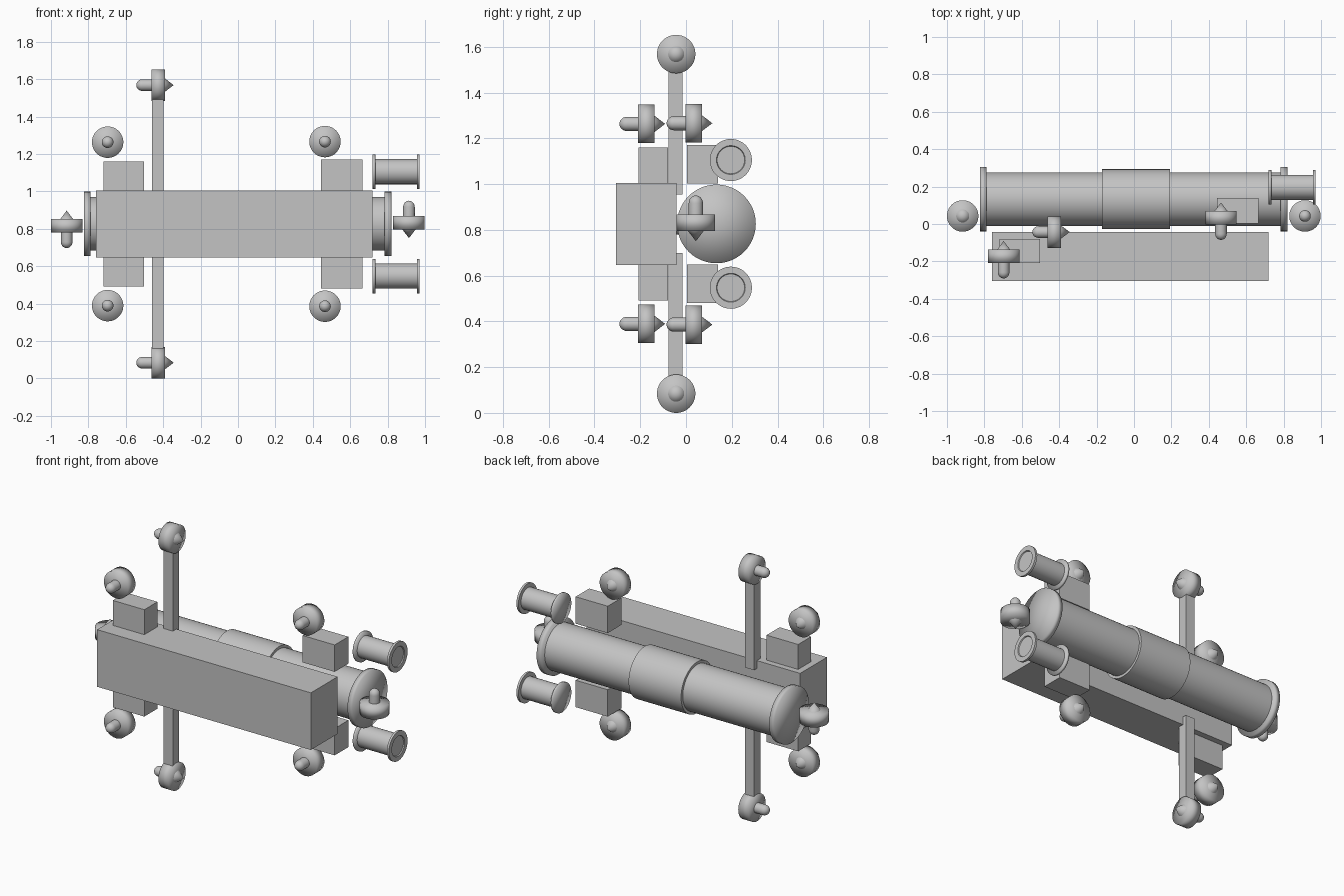
import bpy, bmesh, math
from mathutils import Vector

cube = bpy.data.objects.get("Cube")
if cube:
    bpy.data.objects.remove(cube, do_unlink=True)

grey = bpy.data.materials.new("hull grey")
grey.use_nodes = True
colour = (0.55, 0.55, 0.55, 1)
grey.diffuse_color = colour
grey.node_tree.nodes["Principled BSDF"].inputs["Base Color"].default_value = colour

SEGMENTS = 48
X, Y, Z = Vector((1, 0, 0)), Vector((0, 1, 0)), Vector((0, 0, 1))


def finish(name, bm, smooth_angle=None):
    bmesh.ops.recalc_face_normals(bm, faces=bm.faces)
    mesh = bpy.data.meshes.new(name)
    bm.to_mesh(mesh)
    bm.free()
    mesh.materials.append(grey)
    obj = bpy.data.objects.new(name, mesh)
    bpy.context.collection.objects.link(obj)
    if smooth_angle is not None:
        bpy.ops.object.select_all(action='DESELECT')
        obj.select_set(True)
        bpy.context.view_layer.objects.active = obj
        bpy.ops.object.shade_smooth_by_angle(angle=math.radians(smooth_angle))
    return obj


def box(name, low, high):
    low, high = Vector(low), Vector(high)
    bm = bmesh.new()
    bmesh.ops.create_cube(bm, size=1)
    for v in bm.verts:
        v.co = (low + high) / 2 + v.co * (high - low)
    finish(name, bm)


def lathe(name, origin, axis, profile, smooth_angle=35):
    """Turn (distance along axis, radius) points; both ends close on the axis."""
    bm = bmesh.new()
    turn = Z.rotation_difference(axis).to_matrix()

    def point(t, r, i):
        a = math.tau * i / SEGMENTS
        return Vector(origin) + turn @ Vector((r * math.cos(a), r * math.sin(a), t))

    rings = []
    for t, r in profile:
        if r == 0:
            rings.append([bm.verts.new(point(t, 0, 0))] * SEGMENTS)
        else:
            rings.append([bm.verts.new(point(t, r, i)) for i in range(SEGMENTS)])
    for a, b in zip(rings, rings[1:]):
        for i in range(SEGMENTS):
            j = (i + 1) % SEGMENTS
            corners = list(dict.fromkeys((a[i], a[j], b[j], b[i])))
            bm.faces.new(corners)
    finish(name, bm, smooth_angle)


def disc(name, origin, axis, start, end, radius, smooth_angle=180):
    lathe(name, origin, axis,
          [(start, 0), (start, radius), (end, radius), (end, 0)], smooth_angle)


def pod(name, origin, axis):
    """Softly shaded drum with a cone ahead and a rounded stub behind."""
    disc(name + "_drum", origin, axis, -0.036, 0.036, 0.084)
    lathe(name + "_cone", origin, axis, [(0.03, 0), (0.03, 0.035), (0.036, 0.035), (0.082, 0)])
    dome = [(-0.085 - 0.033 * math.sin(math.pi / 12 * k), 0.031 * math.cos(math.pi / 12 * k))
            for k in range(6)]
    lathe(name + "_stub", origin, axis,
          [(-0.03, 0), (-0.03, 0.031)] + dome + [(-0.118, 0)])


# Main hull
MID = 0.826
box("main_hull", (-0.76, -0.306, 0.647), (0.718, -0.042, 1.004))

# Rear tank with end flanges and centre band
tank = (0, 0.133, MID)
disc("tank_body", tank, X, -0.8, 0.8, 0.143, 35)
disc("tank_band", tank, X, -0.171, 0.192, 0.16, 35)
disc("tank_right_flange", tank, X, -0.824, -0.788, 0.172)
disc("tank_left_flange", tank, X, 0.784, 0.82, 0.172)

# Parts repeated above and below the hull
for label, s in (("upper", 1), ("lower", -1)):
    def block(name, x0, x1, y0, y1, near, far):
        za, zb = sorted((MID + s * near, MID + s * far))
        box(label + name, (x0, y0, za), (x1, y1, zb))

    block("_front_block", -0.72, -0.502, -0.208, -0.079, 0.16, 0.334)
    block("_rear_block", 0.444, 0.666, 0.004, 0.139, 0.177, 0.345)
    block("_mast", -0.46, -0.397, -0.077, -0.015, 0.128, 0.67)

    pod(label + "_mast_pod", (-0.426, -0.043, MID + s * 0.742), X)
    pod(label + "_front_pod", (-0.697, -0.173, MID + s * 0.437), Y)
    pod(label + "_rear_pod", (0.465, 0.033, MID + s * 0.44), Y)

    # Spool engine: solid flange, barrel, and a rimmed outlet
    spool = (0.72, 0.196, MID + s * 0.279)
    disc(label + "_engine_flange", spool, X, 0, 0.014, 0.092)
    disc(label + "_engine_barrel", spool, X, 0.007, 0.243, 0.067, 35)
    lathe(label + "_engine_outlet", spool, X,
          [(0.237, 0), (0.237, 0.092), (0.251, 0.092), (0.251, 0.063),
           (0.245, 0.06), (0.245, 0)])

# End pods: one points up, the other down
pod("right_end_pod", (-0.916, 0.043, 0.815), Z)
pod("left_end_pod", (0.914, 0.043, 0.832), -Z)
